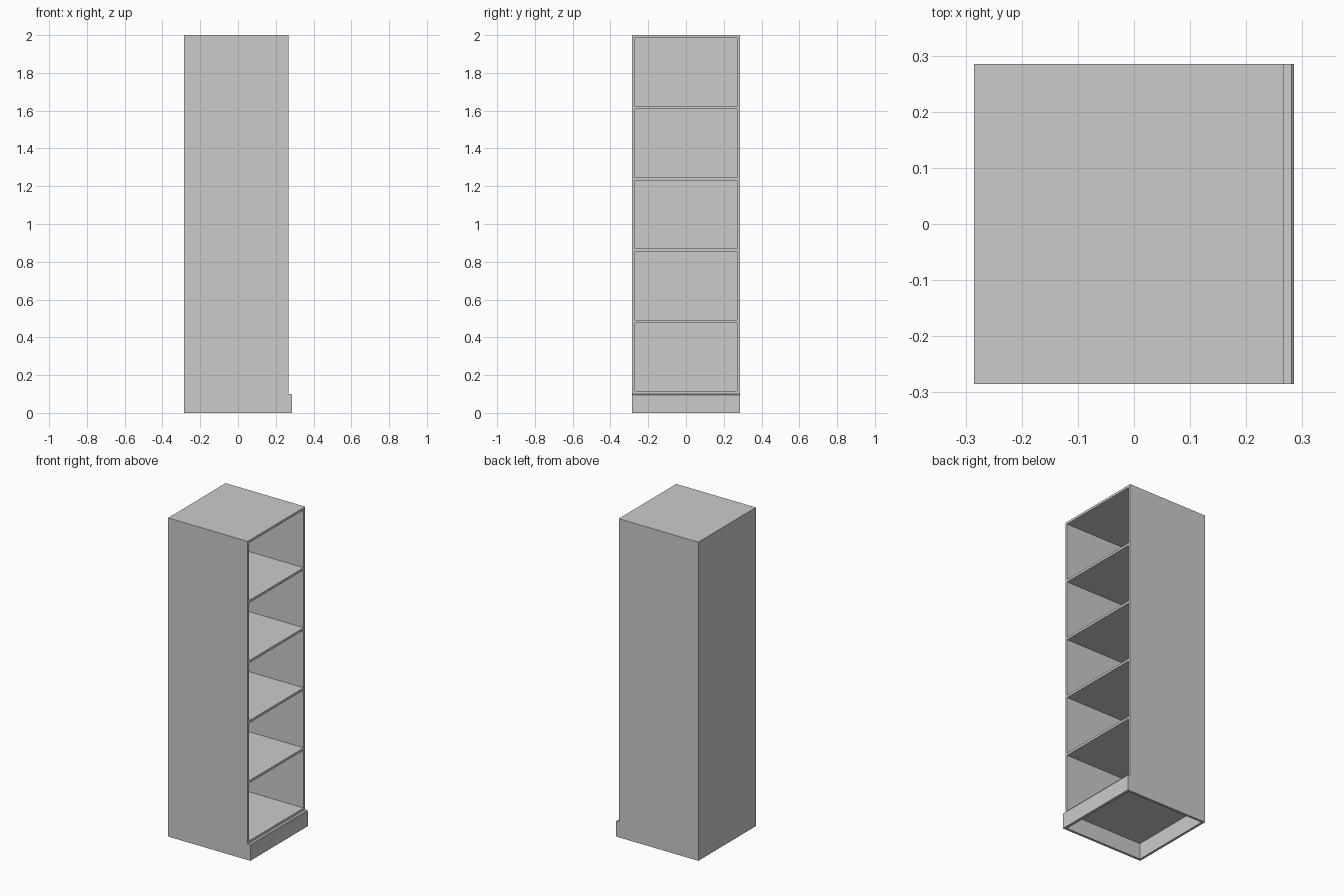
import bpy
import bmesh
from mathutils import Matrix, Vector

cube = bpy.data.objects.get("Cube")
if cube:
    bpy.data.objects.remove(cube, do_unlink=True)

GREY = (0.6, 0.6, 0.6, 1)
grey = bpy.data.materials.new("grey")
grey.use_nodes = True
grey.diffuse_color = GREY
grey.node_tree.nodes["Principled BSDF"].inputs["Base Color"].default_value = GREY

HALF = 0.285       # half width and depth
FRONT = 0.267      # open edge of the carcass
T = 0.015          # board thickness
HEIGHT = 2.0
BASE = 0.10        # underside of the lowest shelf
BAYS = 5


def board(name, low, high):
    """Box between two corners."""
    low, high = Vector(low), Vector(high)
    bm = bmesh.new()
    bmesh.ops.create_cube(bm, size=1, matrix=Matrix.Translation((low + high) / 2)
                          @ Matrix.Diagonal((*(high - low), 1)))
    mesh = bpy.data.meshes.new(name)
    bm.to_mesh(mesh)
    bm.free()
    mesh.materials.append(grey)
    obj = bpy.data.objects.new(name, mesh)
    bpy.context.collection.objects.link(obj)
    return obj


# Carcass: sides, back and top
inner = HALF - T
board("front_side_panel", (-HALF, -HALF, 0), (FRONT, -inner, HEIGHT))
board("rear_side_panel", (-HALF, inner, 0), (FRONT, HALF, HEIGHT))
board("back_panel", (-HALF, -inner, 0), (-inner, inner, HEIGHT))
board("top_panel", (-inner, -inner, HEIGHT - T), (FRONT, inner, HEIGHT))

# Evenly spaced shelves, the lowest one being the floor
pitch = (HEIGHT - T - BASE) / BAYS
for i in range(BAYS):
    z = BASE + i * pitch
    board(f"shelf_{i + 1}", (-inner, -inner, z), (FRONT, inner, z + T))

# Plinth board with its top outer edge chamfered
plinth = board("plinth", (FRONT, -HALF, 0), (HALF, HALF, BASE))
bm = bmesh.new()
bm.from_mesh(plinth.data)
edge = [e for e in bm.edges
        if all(v.co.x > FRONT + T / 2 and v.co.z > BASE / 2 for v in e.verts)]
bmesh.ops.bevel(bm, geom=edge, offset=0.004, segments=1, affect='EDGES')
bm.to_mesh(plinth.data)
bm.free()
